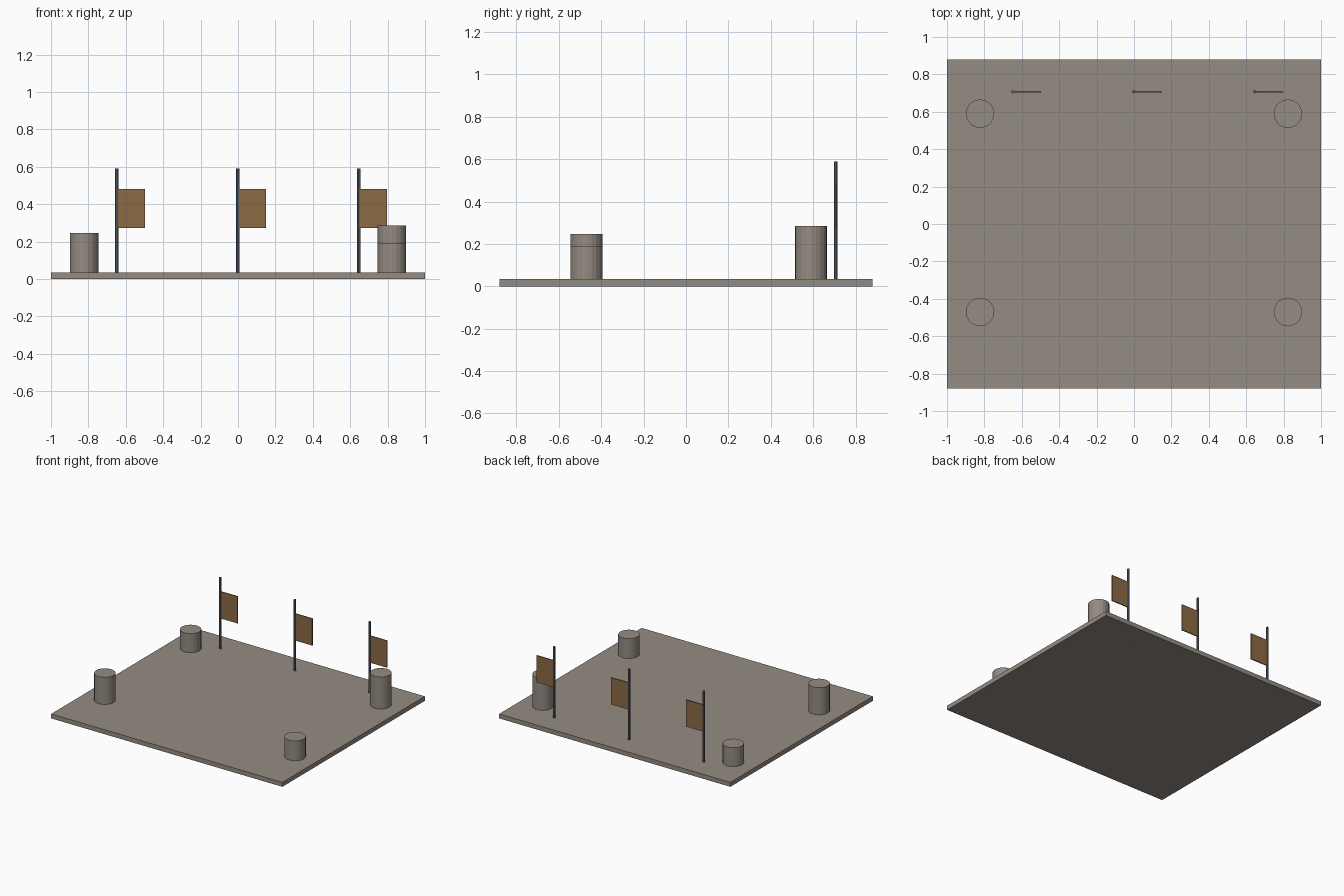
import bpy

if "Cube" in bpy.data.objects:
    bpy.data.objects.remove(bpy.data.objects["Cube"])


def make_material(name, rgb):
    mat = bpy.data.materials.new(name)
    mat.diffuse_color = (*rgb, 1)
    mat.use_nodes = True
    mat.node_tree.nodes["Principled BSDF"].inputs["Base Color"].default_value = mat.diffuse_color
    return mat


STONE = make_material("warm grey stone", (0.30, 0.262, 0.226))
STEEL = make_material("blue grey steel", (0.115, 0.145, 0.18))
CLOTH = make_material("brown cloth", (0.265, 0.142, 0.06))


def finish(name, mat):
    obj = bpy.context.object
    obj.name = name
    obj.data.materials.append(mat)
    return obj


def box(name, mat, low, high):
    centre = [(a + b) / 2 for a, b in zip(low, high)]
    bpy.ops.mesh.primitive_cube_add(size=1, location=centre)
    bpy.context.object.scale = [b - a for a, b in zip(low, high)]
    bpy.ops.object.transform_apply(location=False, rotation=False, scale=True)
    return finish(name, mat)


def cylinder(name, mat, x, y, radius, bottom, top, sides):
    bpy.ops.mesh.primitive_cylinder_add(
        vertices=sides, radius=radius, depth=top - bottom,
        location=(x, y, (bottom + top) / 2))
    return finish(name, mat)


# Ground slab
SLAB_TOP = 0.035
box("base_slab", STONE, (-1, -0.88, 0), (1, 0.88, SLAB_TOP))

# Column stumps of differing heights at the corners
for name, x, y, top in (
        ("front_left_stump", -0.823, -0.47, 0.247),
        ("front_right_stump", 0.823, -0.47, 0.19),
        ("back_left_stump", -0.823, 0.59, 0.183),
        ("back_right_stump", 0.823, 0.59, 0.285)):
    cylinder(name, STONE, x, y, 0.076, SLAB_TOP - 0.01, top, 20)

# Row of banners on poles along the back edge
POLE_Y = 0.707
for side, x in (("left", -0.648), ("middle", -0.002), ("right", 0.645)):
    cylinder(side + "_pole", STEEL, x, POLE_Y, 0.009, 0, 0.59, 8)
    box(side + "_banner", CLOTH,
        (x + 0.005, POLE_Y - 0.004, 0.272), (x + 0.152, POLE_Y + 0.004, 0.482))
